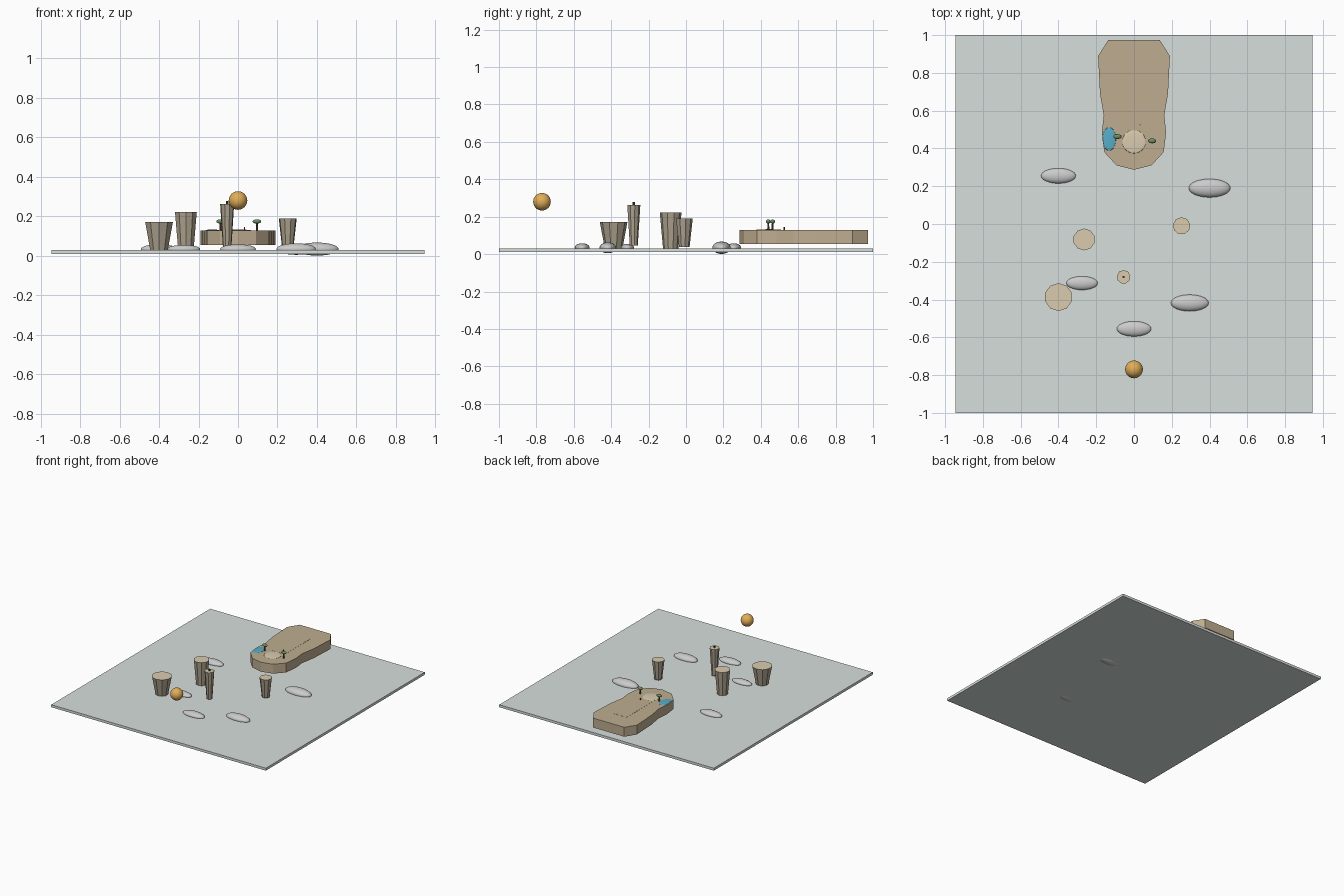
import bpy
import bmesh
from mathutils import Matrix, Vector

cube = bpy.data.objects.get("Cube")
if cube:
    bpy.data.objects.remove(cube, do_unlink=True)


def material(name, *rgb):
    mat = bpy.data.materials.new(name)
    mat.use_nodes = True
    mat.diffuse_color = (*rgb, 1)
    bsdf = next(n for n in mat.node_tree.nodes if n.type == "BSDF_PRINCIPLED")
    bsdf.inputs["Base Color"].default_value = (*rgb, 1)
    return mat


MIST = material("mist", 0.68, 0.74, 0.72)
CLOUD = material("cloud white", 0.85, 0.86, 0.86)
EARTH = material("earth", 0.52, 0.42, 0.28)
ROCK = material("rock", 0.42, 0.36, 0.27)
SAND = material("sand", 0.70, 0.60, 0.43)
WATER = material("water", 0.10, 0.42, 0.58)
LEAF = material("leaf", 0.16, 0.27, 0.13)
BARK = material("bark", 0.12, 0.08, 0.05)
ORANGE = material("orange", 0.75, 0.42, 0.10)


def finish(name, bm, *mats):
    mesh = bpy.data.meshes.new(name)
    bmesh.ops.recalc_face_normals(bm, faces=bm.faces)
    bm.to_mesh(mesh)
    bm.free()
    for mat in mats:
        mesh.materials.append(mat)
    obj = bpy.data.objects.new(name, mesh)
    bpy.context.collection.objects.link(obj)
    return obj


def box(name, center, size, mat):
    bm = bmesh.new()
    bmesh.ops.create_cube(bm, size=1, matrix=Matrix.LocRotScale(
        Vector(center), None, Vector(size)))
    return finish(name, bm, mat)


def ellipsoid(name, center, radii, mat, segments=32):
    bm = bmesh.new()
    bmesh.ops.create_uvsphere(bm, u_segments=segments, v_segments=segments // 2,
                              radius=1, matrix=Matrix.LocRotScale(
                                  Vector(center), None, Vector(radii)))
    for face in bm.faces:
        face.smooth = True
    return finish(name, bm, mat)


def pillar(name, x, y, z0, z1, r0, r1, sides, *mats):
    bm = bmesh.new()
    bmesh.ops.create_cone(bm, cap_ends=True, segments=sides, radius1=r0,
                          radius2=r1, depth=z1 - z0,
                          matrix=Matrix.Translation((x, y, (z0 + z1) / 2)))
    if len(mats) > 1:
        max(bm.faces, key=lambda f: f.calc_center_median().z).material_index = 1
    return finish(name, bm, *mats)


# Base sheet and floating ball
box("base_sheet", (0, 0, 0.02), (1.89, 2, 0.02), MIST)
ellipsoid("floating_ball", (0, -0.77, 0.28), (0.047, 0.047, 0.047), ORANGE)

# Flat clouds: x, y, length radius, depth radius, height radius
for i, (x, y, rx, ry, rz) in enumerate([
        (0.40, 0.19, 0.11, 0.049, 0.033), (0.295, -0.418, 0.10, 0.044, 0.029),
        (-0.40, 0.255, 0.092, 0.04, 0.024), (0, -0.555, 0.091, 0.04, 0.024),
        (-0.275, -0.313, 0.083, 0.036, 0.021)]):
    ellipsoid(f"cloud_{i + 1}", (x, y, 0.034), (rx, ry, rz), CLOUD)

# Main island: half outline mirrored, extruded
half = [(0, 0.287), (0.092, 0.31), (0.157, 0.38), (0.17, 0.485), (0.16, 0.575),
        (0.18, 0.69), (0.19, 0.89), (0.137, 0.973)]
outline = half + [(-x, y) for x, y in reversed(half[1:])]
bm = bmesh.new()
bottom = bm.faces.new([bm.verts.new((x, y, 0.054)) for x, y in outline])
top = bmesh.ops.extrude_face_region(bm, geom=[bottom], use_keep_orig=True)["geom"]
bmesh.ops.translate(bm, vec=(0, 0, 0.075),
                    verts=[v for v in top if isinstance(v, bmesh.types.BMVert)])
finish("main_island", bm, EARTH)
TOP = 0.129

# Island details
box("path_strip", (0.005, 0.66, TOP), (0.12, 0.33, 0.002), EARTH)
ellipsoid("sand_patch", (0, 0.436, TOP), (0.062, 0.062, 0.004), SAND)
ellipsoid("pond", (-0.131, 0.45, TOP), (0.035, 0.062, 0.004), WATER)
pillar("marker_post", 0.033, 0.525, TOP, 0.146, 0.003, 0.003, 6, BARK)
for side, x, y in (("right", -0.088, 0.463), ("left", 0.096, 0.44)):
    pillar(f"{side}_tree_trunk", x, y, TOP, 0.172, 0.006, 0.004, 8, BARK)
    ellipsoid(f"{side}_tree_crown", (x, y, 0.174), (0.022, 0.013, 0.011), LEAF, 16)

# Small floating pillars, wider at the top
for i, (x, y, z0, z1, r0, r1, sides) in enumerate([
        (-0.40, -0.387, 0.03, 0.172, 0.047, 0.074, 10),
        (-0.264, -0.082, 0.03, 0.222, 0.041, 0.058, 10),
        (-0.055, -0.28, 0.045, 0.263, 0.022, 0.036, 9),
        (0.252, -0.01, 0.037, 0.19, 0.029, 0.046, 9)]):
    pillar(f"pillar_{i + 1}", x, y, z0, z1, r0, r1, sides, ROCK, SAND)
pillar("pillar_peg", -0.055, -0.28, 0.263, 0.278, 0.006, 0.006, 8, BARK)
